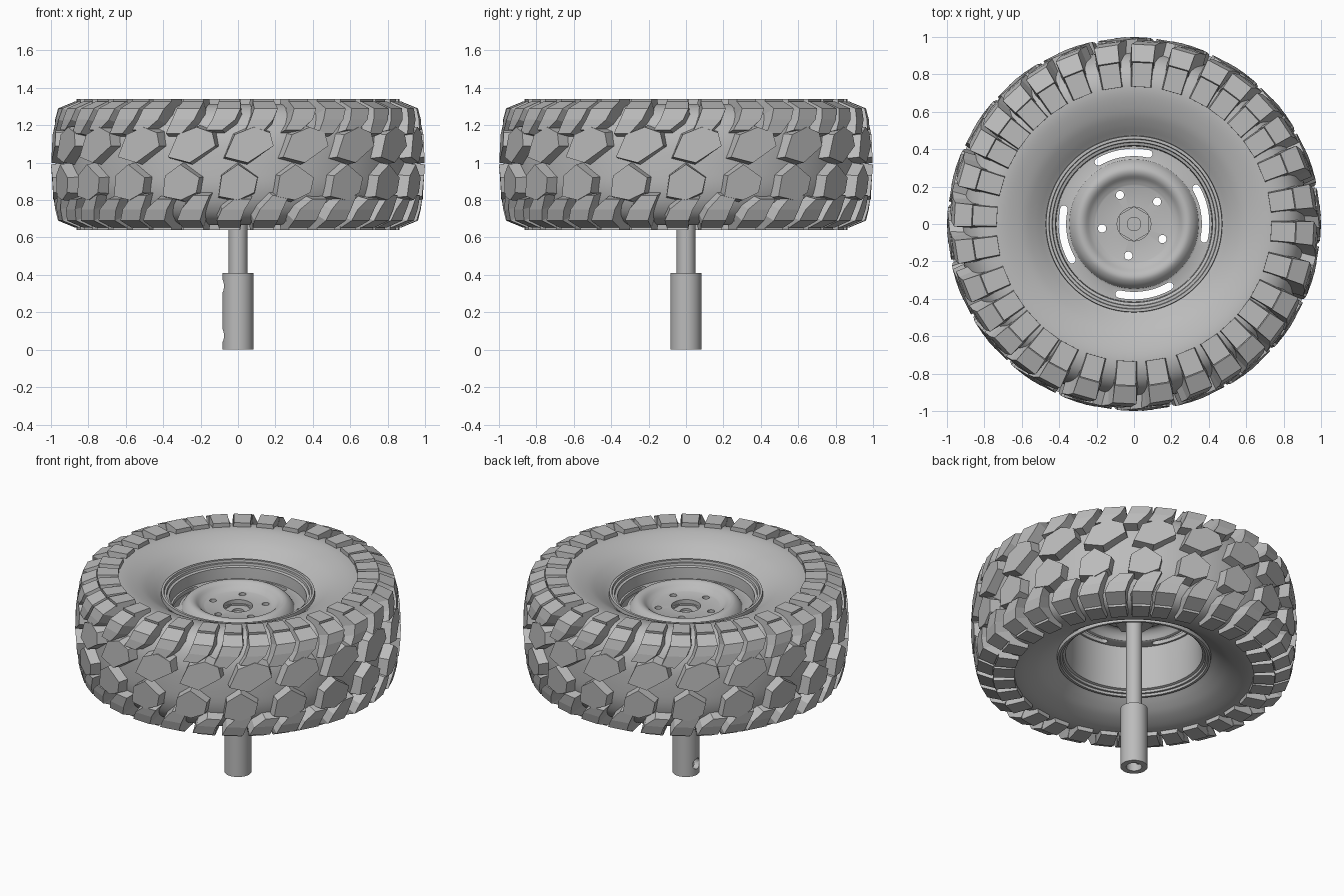
import bpy, bmesh
from math import sin, cos, radians, pi

if bpy.data.objects.get("Cube"):
    bpy.data.objects.remove(bpy.data.objects["Cube"])

MID = 0.99  # height of the wheel's mid plane
grey = bpy.data.materials.new("plain grey")
grey.use_nodes = True
grey.diffuse_color = (0.5, 0.5, 0.5, 1)
grey.node_tree.nodes["Principled BSDF"].inputs["Base Color"].default_value = (0.5, 0.5, 0.5, 1)


def polar(r, deg, z):
    """Point at an angle measured from the front, turning towards +x."""
    a = radians(deg)
    return (r * sin(a), -r * cos(a), z)


def finish(name, bm, smooth=True):
    bmesh.ops.recalc_face_normals(bm, faces=bm.faces)
    mesh = bpy.data.meshes.new(name)
    bm.to_mesh(mesh)
    bm.free()
    ob = bpy.data.objects.new(name, mesh)
    bpy.context.collection.objects.link(ob)
    mesh.materials.append(grey)
    if smooth:
        select(ob)
        bpy.ops.object.shade_smooth_by_angle(angle=radians(30))
    return ob


def select(ob):
    bpy.ops.object.select_all(action='DESELECT')
    ob.select_set(True)
    bpy.context.view_layer.objects.active = ob


def loft(bm, rings, closed=False):
    """Skin equal-length closed rings; cap the ends unless the skin closes."""
    vs = [[bm.verts.new(p) for p in ring] for ring in rings]
    n = len(vs[0])
    for i in range(len(vs) if closed else len(vs) - 1):
        a, b = vs[i], vs[(i + 1) % len(vs)]
        for j in range(n):
            bm.faces.new((a[j], a[(j + 1) % n], b[(j + 1) % n], b[j]))
    if not closed:
        bm.faces.new(vs[0])
        bm.faces.new(vs[-1])


def lathe(name, profile, segs=96, z=0.0, closed=True):
    bm = bmesh.new()
    loft(bm, [[polar(r, 360 * k / segs, h + z) for k in range(segs)] for r, h in profile], closed)
    return finish(name, bm)


def cut(ob, bm):
    """Subtract the shapes in bm from ob, then drop the cutter."""
    cutter = finish("cutter", bm, False)
    cutter.hide_render = True
    mod = ob.modifiers.new("cut", 'BOOLEAN')
    mod.operation, mod.solver, mod.object = 'DIFFERENCE', 'EXACT', cutter
    select(ob)
    bpy.ops.object.modifier_apply(modifier=mod.name)
    bpy.data.objects.remove(cutter)
    bpy.ops.object.shade_smooth_by_angle(angle=radians(30))


def spline(pts, steps=4):
    """Smooth curve through the points."""
    out = []
    for i in range(len(pts) - 1):
        p0, p1, p2, p3 = pts[max(i - 1, 0)], pts[i], pts[i + 1], pts[min(i + 2, len(pts) - 1)]
        for s in range(steps):
            t = s / steps
            out.append(tuple(0.5 * (2 * b + (c - a) * t + (2 * a - 5 * b + 4 * c - d) * t * t
                                    + (3 * b - a - 3 * c + d) * t ** 3)
                             for a, b, c, d in zip(p0, p1, p2, p3)))
    return out + [pts[-1]]


# Tyre carcass: half section mirrored about the mid plane
half = [(0.44, 0.19), (0.47, 0.205), (0.53, 0.25), (0.6, 0.29), (0.7, 0.32), (0.78, 0.318),
        (0.85, 0.285), (0.9, 0.22), (0.93, 0.12), (0.935, 0.0)]
side = spline(half)
lathe("tyre_carcass", side + [(r, -z) for r, z in reversed(side[:-1])], 128, MID)


def crown(z):
    return 1.0 - 0.35 * z * z


# Centre tread blocks: hexagons (degrees, height) in two interlocking rows
bm = bmesh.new()
hexes = [(4, 0.10, [(-8, -0.06), (-5, 0.06), (1, 0.10), (6, 0.07), (7, 0.0), (-1, -0.09)]),
         (0, -0.10, [(-6, -0.07), (-5, 0.04), (0, 0.10), (6, 0.03), (5, -0.05), (0, -0.09)])]
for k in range(20):
    for phase, mid, outline in hexes:
        mean = sum(h for _, h in outline) / len(outline)
        rings = []
        for depth, grow in ((0.0, 1.0), (0.08, 1.12)):
            rings.append([polar(crown(mid + h) - depth, phase + 18 * k + a * grow,
                                MID + mid + mean + (h - mean) * grow) for a, h in outline])
        loft(bm, rings)
finish("centre_tread_blocks", bm, False)

# Shoulder lugs: stations of outer point, inner point, half width and sweep
tread = [((0.985, 0.185), (0.90, 0.165), 2.6, -4.5),
         ((0.978, 0.24), (0.88, 0.21), 3.6, -1.5),
         ((0.962, 0.30), (0.85, 0.26), 3.8, 0.0),
         ((0.87, 0.338), (0.82, 0.27), 3.8, 0.0)]
wall = [((0.865, 0.35), (0.85, 0.25), 3.6, 0.0),
        ((0.735, 0.35), (0.735, 0.30), 3.9, 0.0)]
angles = [-28, -16, -3, 9, 22, 33, 43, 53]
for name, stations in (("shoulder_lugs", tread), ("sidewall_lugs", wall)):
    bm = bmesh.new()
    for quarter in range(4):
        for i, angle in enumerate(angles):
            for up in (1, -1):
                rings = []
                for (ro, zo), (ri, zi), w, sweep in stations:
                    c = angle + 90 * quarter + sweep * up
                    long = 0.02 if i % 2 and name == "shoulder_lugs" and sweep < -2 else 0.0
                    rings.append([polar(ro, c - w, MID + up * (zo - long)),
                                  polar(ro, c + w, MID + up * (zo - long)),
                                  polar(ri, c + w + 0.7, MID + up * (zi - long)),
                                  polar(ri, c - w - 0.7, MID + up * (zi - long))])
                loft(bm, rings)
    finish(name, bm, False)

# Rim barrel, open at both ends, with stepped lips
lip = [(0.415, 0.10), (0.42, 0.195), (0.435, 0.20), (0.438, 0.215), (0.452, 0.215),
       (0.455, 0.23), (0.47, 0.23), (0.475, 0.18), (0.45, 0.15)]
lathe("rim_barrel", lip + [(r, -z) for r, z in reversed(lip)], z=MID)

# Wheel disc: crater-shaped face with bolt holes and four curved slots
face = spline([(0.205, 0.13), (0.235, 0.145), (0.265, 0.17), (0.295, 0.175), (0.325, 0.155),
               (0.345, 0.125)], 3)
top = [(0.09, 0.13)] + face + [(0.355, 0.12), (0.42, 0.12)]
disc = lathe("wheel_disc", top + [(r, z - 0.025) for r, z in reversed(top)], z=MID)
bm = bmesh.new()
for k in range(4):
    c = 9 + 90 * k
    r, w, span = 0.383, 0.02, 21
    outline = [(r + w, c - span + span * s / 6) for s in range(13)]
    outline += [(r + w * cos(t * pi / 6), c + span + 3 * sin(t * pi / 6)) for t in range(1, 6)]
    outline += [(r - w, c + span - span * s / 6) for s in range(13)]
    outline += [(r - w * cos(t * pi / 6), c - span - 3 * sin(t * pi / 6)) for t in range(1, 6)]
    loft(bm, [[polar(a, b, z) for a, b in outline] for z in (MID, MID + 0.25)])
for k in range(5):
    x, y, _ = polar(0.172, 62 + 72 * k, 0)
    loft(bm, [[(x + 0.022 * cos(t * pi / 10), y + 0.022 * sin(t * pi / 10), z) for t in range(20)]
              for z in (MID, MID + 0.25)])
cut(disc, bm)

# Hub: recessed plate with a small centre bore, and a hexagonal boss beneath
lathe("hub_plate", [(0.036, 0.05), (0.036, 0.095), (0.095, 0.095), (0.095, 0.05)], 48, MID)
lathe("hub_boss", [(0.12, 0.02), (0.12, 0.105), (0.091, 0.105), (0.091, 0.06), (0.03, 0.06), (0.03, 0.02)], 6, MID)

# Valve stub inside the barrel
bm = bmesh.new()
stub = []
for r in (0.425, 0.40):
    x, y, z = polar(r, 75, 0.96)
    stub.append([(x - 0.017 * cos(t * pi / 8) * cos(radians(75)),
                  y - 0.017 * cos(t * pi / 8) * sin(radians(75)),
                  z + 0.017 * sin(t * pi / 8)) for t in range(16)])
loft(bm, stub)
finish("valve_stub", bm)

# Axle and its bored coupling with two set-screw holes on the right side
lathe("axle", [(0.05, 0.3), (0.05, 1.07)], 48, closed=False)
coupling = lathe("axle_coupling", [(0.083, 0.0), (0.083, 0.41), (0.048, 0.41), (0.048, 0.0)], 64)
bm = bmesh.new()
for h in (0.075, 0.34):
    loft(bm, [[(x, 0.036 * cos(t * pi / 12), h + 0.036 * sin(t * pi / 12)) for t in range(24)]
              for x in (-0.12, -0.02)])
cut(coupling, bm)
